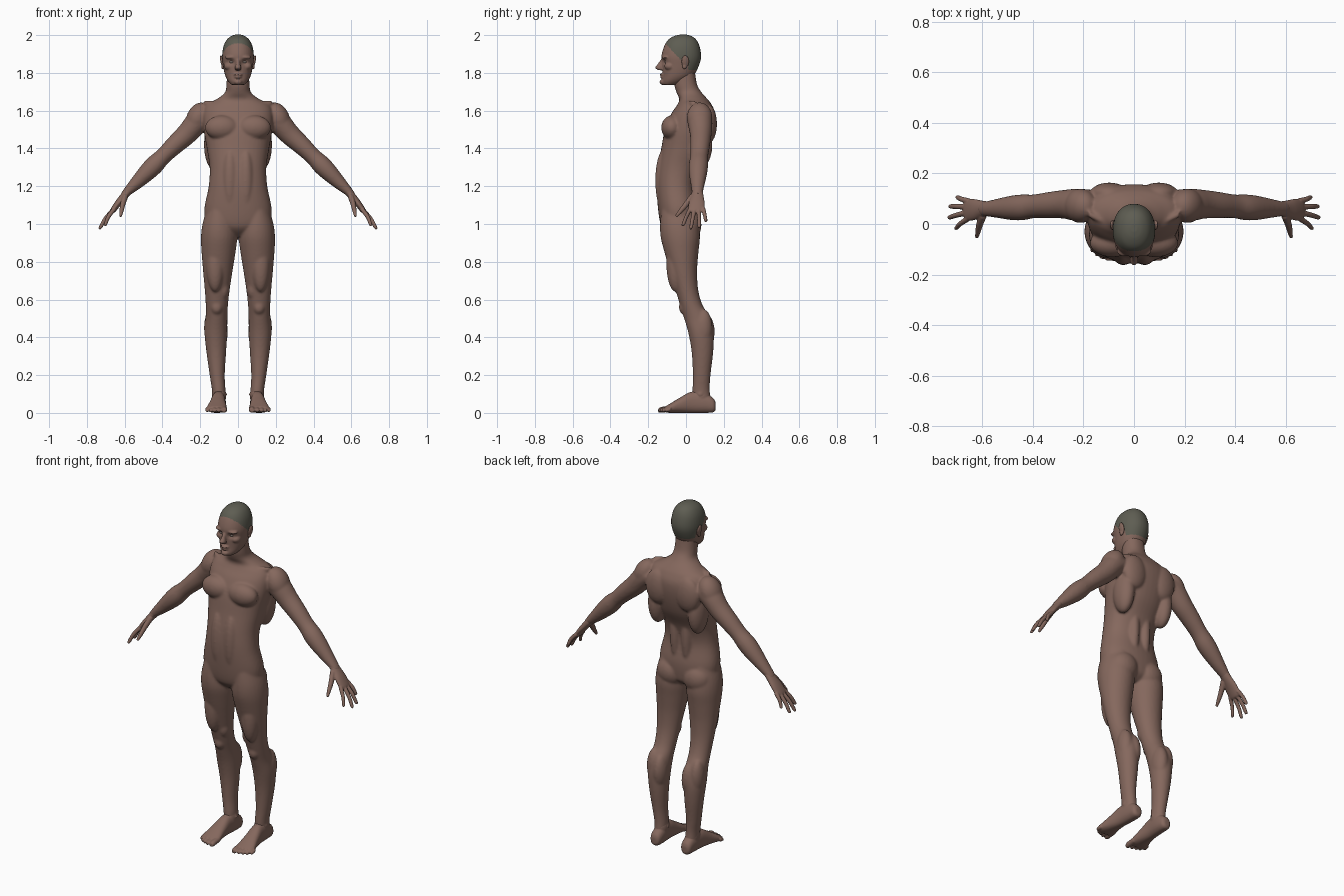
import bpy, bmesh, math
from mathutils import Matrix, Vector

X, Y, Z = Vector((1, 0, 0)), Vector((0, 1, 0)), Vector((0, 0, 1))
FLIP = Matrix.Scale(-1, 4, X)


def material(name, rgb):
    m = bpy.data.materials.new(name)
    m.diffuse_color = (*rgb, 1)
    return m


skin = material("brown_skin", (0.235, 0.138, 0.110))
hair = material("grey_cropped_hair", (0.112, 0.110, 0.085))
eye_mat = material("eye_grey", (0.22, 0.18, 0.16))


def spline(rows, steps=5):
    """Catmull-Rom through rows of numbers."""
    out = []
    for i in range(len(rows) - 1):
        p0, p1, p2 = rows[max(i - 1, 0)], rows[i], rows[i + 1]
        p3 = rows[min(i + 2, len(rows) - 1)]
        for k in range(steps):
            t = k / steps
            out.append([0.5 * (2 * b + (c - a) * t + (2 * a - 5 * b + 4 * c - d) * t * t
                               + (3 * b - a - 3 * c + d) * t ** 3)
                        for a, b, c, d in zip(p0, p1, p2, p3)])
    return out + [list(rows[-1])]


def tube(bm, rows, u, v, both=True, power=2.0, n=28):
    """Loft of rows (x, y, z, half size along u, half size along v)."""
    def bend(c):
        return math.copysign(abs(c) ** (2 / power), c)
    for s in ((1, -1) if both else (1,)):
        rings = []
        for x, y, z, a, b in spline(rows):
            ring = []
            for i in range(n):
                t = 2 * math.pi * i / n
                p = Vector((x, y, z)) + u * a * bend(math.cos(t)) + v * b * bend(math.sin(t))
                ring.append(bm.verts.new((p.x * s, p.y, p.z)))
            rings.append(ring)
        for r, q in zip(rings, rings[1:]):
            for i in range(n):
                j = (i + 1) % n
                bm.faces.new((r[i], r[j], q[j], q[i]))
        bm.faces.new(rings[0][::-1])
        bm.faces.new(rings[-1])


def ball(bm, c, r, both=True, tilt=0):
    """Ellipsoid, tilted about the y axis."""
    m = Matrix.Translation(c) @ Matrix.Rotation(math.radians(tilt), 4, 'Y') @ Matrix.Diagonal((*r, 1))
    for f in ((Matrix(), FLIP) if both else (Matrix(),)):
        bmesh.ops.create_uvsphere(bm, u_segments=24, v_segments=16, radius=1, matrix=f @ m)


def finish(bm, name, mats, voxel=0, smooth=0):
    """Object from a bmesh; overlapping parts are fused and smoothed."""
    bmesh.ops.recalc_face_normals(bm, faces=bm.faces)
    me = bpy.data.meshes.new(name)
    bm.to_mesh(me)
    bm.free()
    ob = bpy.data.objects.new(name, me)
    bpy.context.collection.objects.link(ob)
    if voxel:
        rm = ob.modifiers.new("fuse", 'REMESH')
        rm.mode = 'VOXEL'
        rm.voxel_size = voxel
        sm = ob.modifiers.new("smooth", 'SMOOTH')
        sm.factor, sm.iterations = 0.5, smooth
        bpy.context.view_layer.update()
        dg = bpy.context.evaluated_depsgraph_get()
        ob.data = bpy.data.meshes.new_from_object(ob.evaluated_get(dg))
        ob.modifiers.clear()
    ob.data.materials.clear()
    for m in mats:
        ob.data.materials.append(m)
    for p in ob.data.polygons:
        p.use_smooth = True
        p.material_index = 0
    return ob


# Body: torso and neck
bm = bmesh.new()
tube(bm, [(0, -.03, .935, .04, .05), (0, -.03, .965, .11, .085), (0, -.035, 1.0, .165, .10),
          (0, -.04, 1.08, .178, .108), (0, -.052, 1.2, .155, .104), (0, -.037, 1.3, .15, .112),
          (0, -.003, 1.4, .165, .128), (0, .02, 1.5, .182, .132), (0, .038, 1.58, .186, .118),
          (0, .045, 1.63, .168, .092), (0, .04, 1.66, .115, .075), (0, .017, 1.695, .07, .067),
          (0, -.002, 1.74, .061, .06), (0, -.01, 1.83, .058, .055)], X, Y, False, 2.2, 40)
# Torso muscles: chest, shoulder blade, side, spine, belly, buttock, shoulder
for c, r, t in (((.085, -.075, 1.51), (.09, .056, .065), 0), ((.098, .122, 1.53), (.075, .042, .1), 0),
                ((.13, .07, 1.42), (.05, .07, .13), 0), ((.037, .03, 1.25), (.034, .045, .2), 0),
                ((.042, -.113, 1.23), (.044, .05, .17), 0), ((.085, .012, .995), (.085, .07, .085), 0),
                ((.212, .072, 1.562), (.06, .068, .086), -25)):
    ball(bm, c, r, True, t)
# Collar bones
tube(bm, [(.02, -.03, 1.632, .012, .012), (.09, -.005, 1.638, .012, .012),
          (.18, .04, 1.64, .014, .014)], Y, Z)

# Legs
tube(bm, [(.095, -.04, 1.08, .07, .09), (.1, -.035, 1.0, .088, .102), (.1, -.03, .93, .096, .104),
          (.103, -.024, .85, .09, .09), (.107, -.013, .75, .078, .072), (.11, .005, .65, .066, .06),
          (.112, .028, .57, .059, .06), (.114, .06, .5, .058, .07), (.117, .08, .42, .06, .067),
          (.115, .087, .32, .052, .057), (.11, .083, .2, .04, .047), (.102, .08, .12, .036, .046),
          (.1, .085, .05, .034, .05)], X, Y)
# Thigh, inner knee, kneecap, two calf muscles, ankle
for c, r in (((.12, -.055, .8), (.05, .05, .16)), ((.078, -.01, .66), (.033, .04, .06)),
             ((.112, -.008, .56), (.032, .03, .04)), ((.096, .097, .43), (.042, .055, .1)),
             ((.14, .09, .45), (.04, .05, .1)), ((.1, .075, .098), (.044, .018, .018))):
    ball(bm, c, r)

# Arms
TILT = Vector((.707, 0, .707))
tube(bm, [(.17, .075, 1.57, .06, .055), (.22, .075, 1.535, .065, .061), (.275, .078, 1.473, .057, .056),
          (.335, .075, 1.418, .052, .05), (.395, .07, 1.36, .047, .044), (.44, .066, 1.315, .051, .05),
          (.48, .064, 1.275, .049, .047), (.54, .062, 1.215, .038, .035), (.585, .06, 1.172, .03, .024),
          (.605, .06, 1.148, .028, .02)], Y, TILT)
finish(bm, "body", [skin], .0065, 8)

# Feet with toes
bm = bmesh.new()
tube(bm, [(.1, .157, .035, .014, .018), (.1, .145, .04, .03, .037), (.1, .1, .052, .036, .052),
          (.104, .03, .056, .037, .056), (.108, -.03, .041, .044, .041), (.112, -.08, .026, .053, .026),
          (.113, -.11, .018, .05, .016)], X, Z, True, 2.3)
ball(bm, (.1, .08, .09), (.037, .047, .06))
for x, y, r in ((.073, -.147, .016), (.102, -.145, .012), (.125, -.138, .012),
                (.145, -.127, .011), (.163, -.112, .011)):
    tube(bm, [(x, -.08, .022, r, r), (x, y + .02, .017, r, r), (x, y, .012, r * .8, r * .75)], X, Z, n=14)
finish(bm, "feet", [skin], .0042, 4)

# Hands: palm, four fingers, thumb
bm = bmesh.new()
BACK = Vector((.8, 0, .6))
tube(bm, [(.572, .06, 1.185, .028, .023), (.603, .06, 1.148, .033, .02), (.633, .057, 1.112, .042, .018),
          (.66, .055, 1.075, .043, .015), (.668, .055, 1.064, .035, .010)], Y, BACK)
for base, tip in (((.655, .022, 1.08), (.707, -.018, .99)), ((.66, .045, 1.075), (.735, .025, .974)),
                  ((.66, .068, 1.075), (.731, .07, .98)), ((.652, .09, 1.085), (.702, .106, 1.013))):
    a, b = Vector(base), Vector(tip)
    mid = a.lerp(b, .5) + BACK * .006
    tube(bm, [(*a, .012, .012), (*mid, .0105, .011), (*a.lerp(b, .88), .0095, .0095),
              (*b, .006, .006)], Y, BACK, n=14)
tube(bm, [(.597, .035, 1.145, .018, .016), (.61, .0, 1.103, .015, .014), (.617, -.03, 1.067, .0115, .011),
          (.622, -.053, 1.04, .007, .007)], Vector((0, .707, -.707)), X, n=14)
finish(bm, "hands", [skin], .0036, 3)

# Head: skull and jaw
bm = bmesh.new()
tube(bm, [(0, -.015, 2.003, .012, .016), (0, -.017, 1.995, .036, .046), (0, -.02, 1.975, .06, .075),
          (0, -.022, 1.94, .077, .094), (0, -.025, 1.89, .084, .105), (0, -.027, 1.845, .08, .098),
          (0, -.04, 1.79, .069, .083), (0, -.063, 1.757, .053, .063), (0, -.082, 1.737, .034, .042)],
     X, Y, False, 2.15, 36)
# Nose
tube(bm, [(0, -.118, 1.876, .01, .012), (0, -.134, 1.848, .011, .015), (0, -.143, 1.828, .017, .021),
          (0, -.133, 1.814, .015, .014)], X, Y, False)
# Lips and chin, then brow, cheek and ear
for c, r in (((0, -.119, 1.791), (.024, .021, .007)), ((0, -.118, 1.777), (.021, .02, .007)),
             ((0, -.115, 1.752), (.024, .025, .017))):
    ball(bm, c, r, False)
for c, r in (((.033, -.107, 1.882), (.036, .022, .011)), ((.048, -.085, 1.835), (.026, .03, .022))):
    ball(bm, c, r)
head = finish(bm, "head", [skin, hair], .0045, 4)
# Press in the eye sockets
for v in head.data.vertices:
    d = (Vector((abs(v.co.x), v.co.y, v.co.z)) - Vector((.033, -.12, 1.858))).length
    v.co.y += .012 * math.exp(-(d / .014) ** 2)
# Hair cap: hairline rises towards the forehead and drops to the nape
for p in head.data.polygons:
    c = p.center
    line = 1.815 if c.y > .012 else 1.87 + 1.1 * max(0, -c.y - .03)
    p.material_index = int(c.z > line)

# Ears
bm = bmesh.new()
ball(bm, (.084, -.004, 1.86), (.009, .02, .034), True, 12)
ball(bm, (.081, -.008, 1.835), (.008, .012, .015))
finish(bm, "ears", [skin], .003, 2)

# Eyes
bm = bmesh.new()
ball(bm, (.033, -.101, 1.858), (.014, .0125, .008))
finish(bm, "eyes", [eye_mat])
